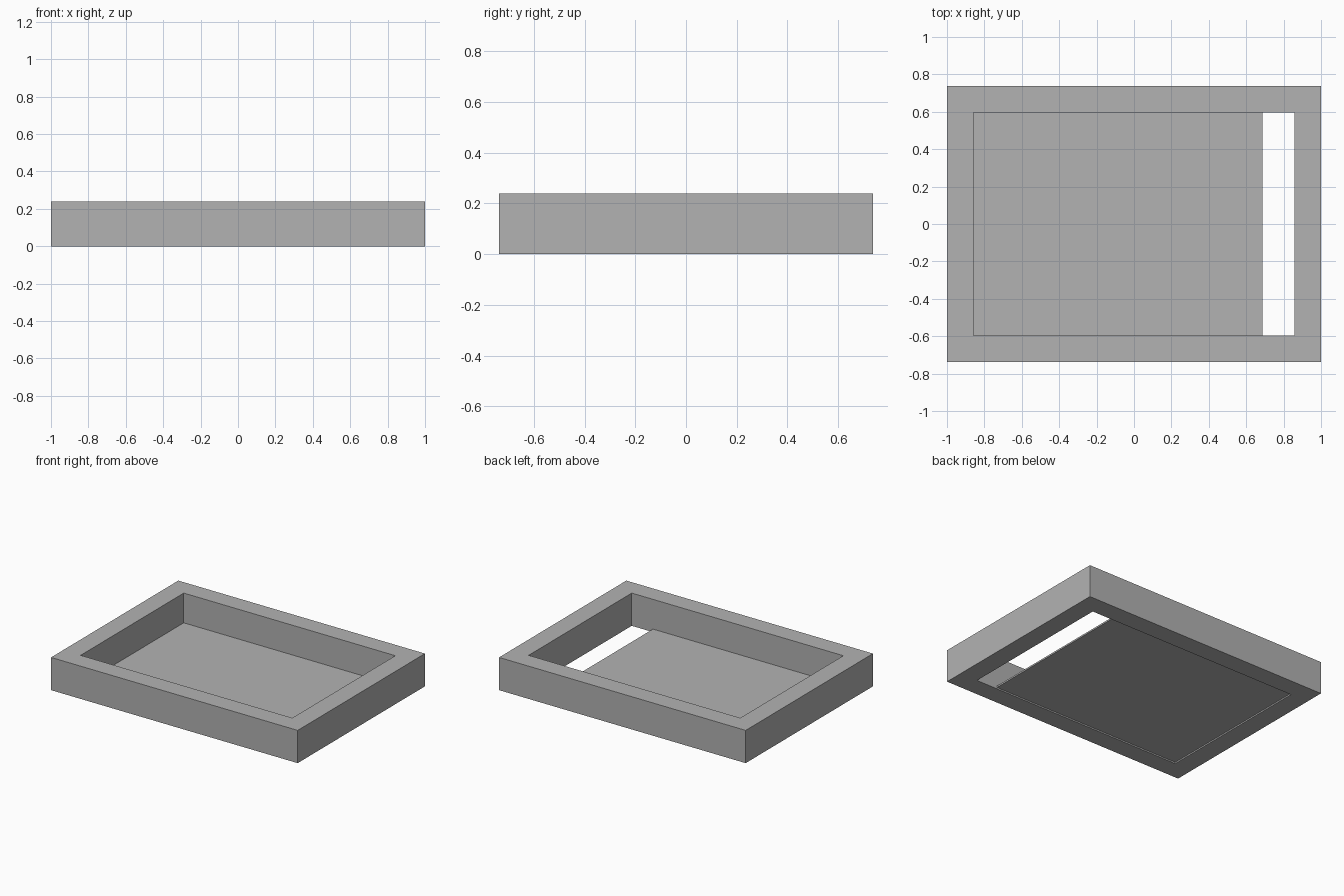
import bpy
import bmesh

cube = bpy.data.objects.get("Cube")
if cube:
    bpy.data.objects.remove(cube, do_unlink=True)

# Main dimensions
HALF_X, HALF_Y, HEIGHT = 1.0, 0.737, 0.24
IN_X, IN_Y = 0.858, 0.597
PANEL_END, PANEL_LOW, PANEL_TOP = 0.686, 0.01, 0.022

grey = bpy.data.materials.new("plain_grey")
grey.use_nodes = True
colour = (0.448, 0.448, 0.448, 1)
grey.diffuse_color = colour
grey.node_tree.nodes["Principled BSDF"].inputs["Base Color"].default_value = colour


def finish(bm, name):
    bmesh.ops.recalc_face_normals(bm, faces=bm.faces)
    mesh = bpy.data.meshes.new(name)
    bm.to_mesh(mesh)
    bm.free()
    mesh.materials.append(grey)
    obj = bpy.data.objects.new(name, mesh)
    bpy.context.collection.objects.link(obj)
    return obj


def rectangle(bm, x0, x1, y0, y1, z):
    return [bm.verts.new((x, y, z)) for x, y in ((x0, y0), (x1, y0), (x1, y1), (x0, y1))]


def extrude_up(bm, height):
    result = bmesh.ops.extrude_face_region(bm, geom=bm.faces[:])
    verts = [v for v in result["geom"] if isinstance(v, bmesh.types.BMVert)]
    bmesh.ops.translate(bm, verts=verts, vec=(0, 0, height))


# Frame: mitred rectangular ring raised to full height
bm = bmesh.new()
outer = rectangle(bm, -HALF_X, HALF_X, -HALF_Y, HALF_Y, 0)
inner = rectangle(bm, -IN_X, IN_X, -IN_Y, IN_Y, 0)
for i in range(4):
    j = (i + 1) % 4
    bm.faces.new((outer[i], outer[j], inner[j], inner[i]))
extrude_up(bm, HEIGHT)
finish(bm, "tray_frame")

# Thin floor panel, stopping short to leave a slot on the left
bm = bmesh.new()
bm.faces.new(rectangle(bm, -IN_X, PANEL_END, -IN_Y, IN_Y, PANEL_LOW))
extrude_up(bm, PANEL_TOP - PANEL_LOW)
finish(bm, "floor_panel")
